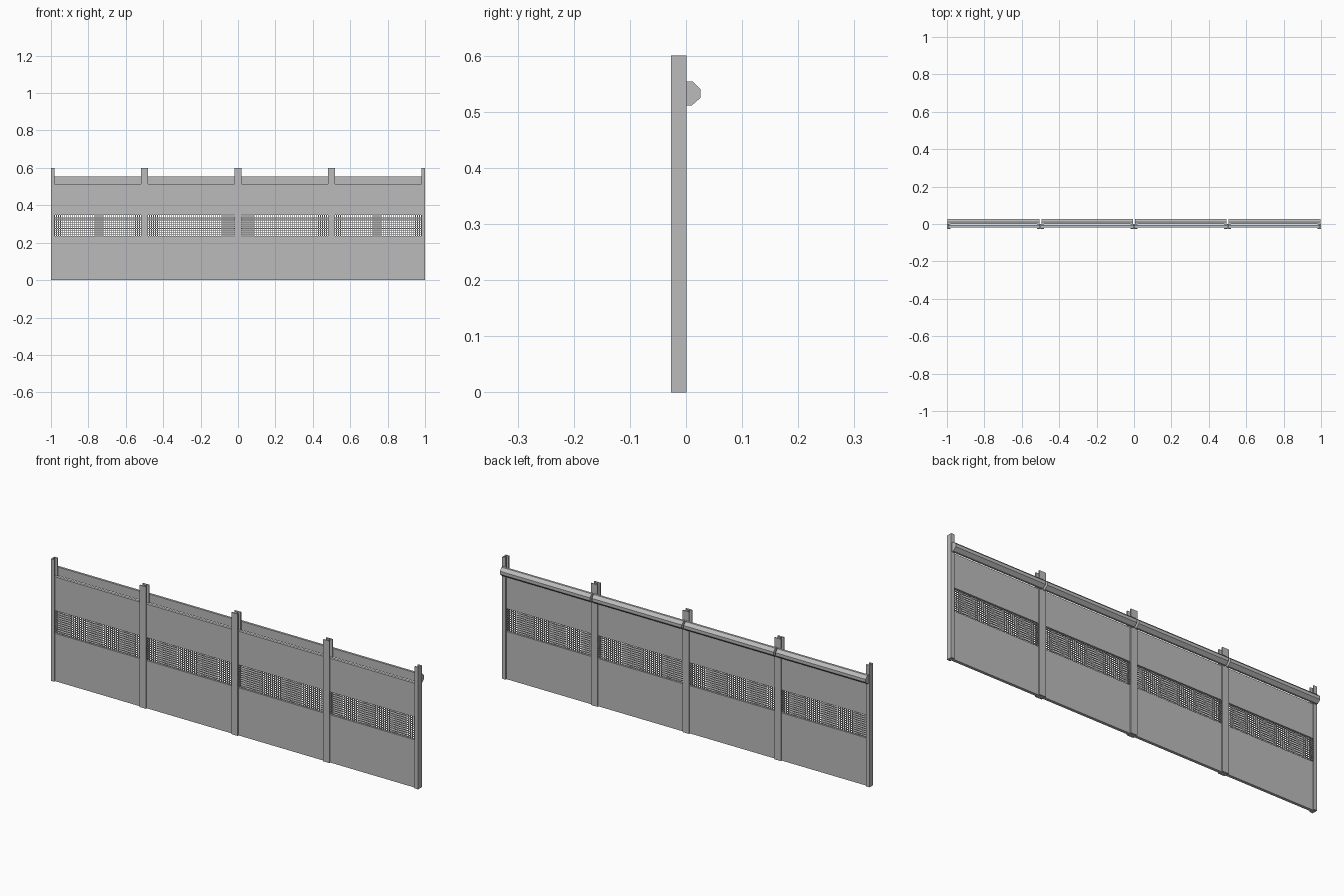
import bpy, bmesh

cube = bpy.data.objects.get("Cube")
if cube:
    bpy.data.objects.remove(cube, do_unlink=True)

grey = bpy.data.materials.new("plain_grey")
grey.use_nodes = True
grey.diffuse_color = (0.5, 0.5, 0.5, 1)
grey.node_tree.nodes["Principled BSDF"].inputs["Base Color"].default_value = (0.5, 0.5, 0.5, 1)

POST_H = 0.60
FRONT, BACK = -0.027, 0.001      # post depth
FLANGE, WEB = 0.005, 0.004       # half web thickness
PANEL_Y = (-0.020, -0.006)
MESH_Y = -0.013
MESH_Z = (0.235, 0.347)
PANEL_TOP = 0.513


def finish(name, bm):
    bmesh.ops.recalc_face_normals(bm, faces=bm.faces)
    mesh = bpy.data.meshes.new(name)
    bm.to_mesh(mesh)
    bm.free()
    mesh.materials.append(grey)
    obj = bpy.data.objects.new(name, mesh)
    bpy.context.collection.objects.link(obj)
    return obj


def add_box(bm, x, y, z):
    """Box from three (min, max) ranges."""
    verts = bmesh.ops.create_cube(bm, size=1)["verts"]
    for v in verts:
        for i, (lo, hi) in enumerate((x, y, z)):
            v.co[i] = (lo + hi) / 2 + v.co[i] * (hi - lo)


def extrude_profile(name, points, offset):
    bm = bmesh.new()
    face = bm.faces.new([bm.verts.new(p) for p in points])
    new = bmesh.ops.extrude_face_region(bm, geom=[face], use_keep_orig=True)["geom"]
    bmesh.ops.translate(bm, vec=offset, verts=[g for g in new if isinstance(g, bmesh.types.BMVert)])
    return finish(name, bm)


# Middle posts: H-section beams
FI, BI = FRONT + FLANGE, BACK - FLANGE
half = 0.0175
right_side = [(half, FRONT), (half, FI), (WEB, FI), (WEB, BI), (half, BI), (half, BACK)]
h_section = right_side + [(-x, y) for x, y in reversed(right_side)]
for i, cx in enumerate((-0.5, 0, 0.5)):
    extrude_profile(f"middle_post_{i + 1}", [(cx + x, y, 0) for x, y in h_section], (0, 0, POST_H))

# End posts: channels opening inwards
channel = [(1, FRONT), (1, BACK), (0.981, BACK), (0.981, BI), (0.993, BI),
           (0.993, FI), (0.981, FI), (0.981, FRONT)]
for side, s in (("left", 1), ("right", -1)):
    extrude_profile(f"end_post_{side}", [(s * x, y, 0) for x, y in channel], (0, 0, POST_H))

# Rail cross-section (y, z), flat at the front and chamfered at the back
rail = [(BACK, 0.511), (0.010, 0.511), (0.026, 0.525), (0.026, 0.540),
        (0.012, 0.554), (BACK, 0.554)]

for bay in range(4):
    x0 = -1 + bay * 0.5
    x1 = x0 + 0.5
    a = x0 + (0.007 if bay == 0 else WEB)
    b = x1 - (0.007 if bay == 3 else WEB)

    # Solid panels held in the post slots
    for name, z in (("lower_panel", (0, MESH_Z[0])), ("upper_panel", (MESH_Z[1], PANEL_TOP))):
        bm = bmesh.new()
        add_box(bm, (a, b), PANEL_Y, z)
        finish(f"{name}_{bay + 1}", bm)

    # Open wire mesh between the panels
    bm = bmesh.new()
    wire = 0.0016
    cols, rows = 46, 11
    for i in range(cols + 1):
        x = a + wire + (b - a - 2 * wire) * i / cols
        add_box(bm, (x - wire, x + wire), (MESH_Y - 0.0015, MESH_Y + 0.0015), MESH_Z)
    for j in range(1, rows):
        z = MESH_Z[0] + (MESH_Z[1] - MESH_Z[0]) * j / rows
        add_box(bm, (a, b), (MESH_Y - 0.0017, MESH_Y + 0.0017), (z - wire, z + wire))
    finish(f"wire_mesh_{bay + 1}", bm)

    # Handrail length fixed behind the posts
    r0 = x0 + (0.004 if bay == 0 else 0.005)
    r1 = x1 - (0.004 if bay == 3 else 0.005)
    extrude_profile(f"handrail_{bay + 1}", [(r0, y, z) for y, z in rail], (r1 - r0, 0, 0))
